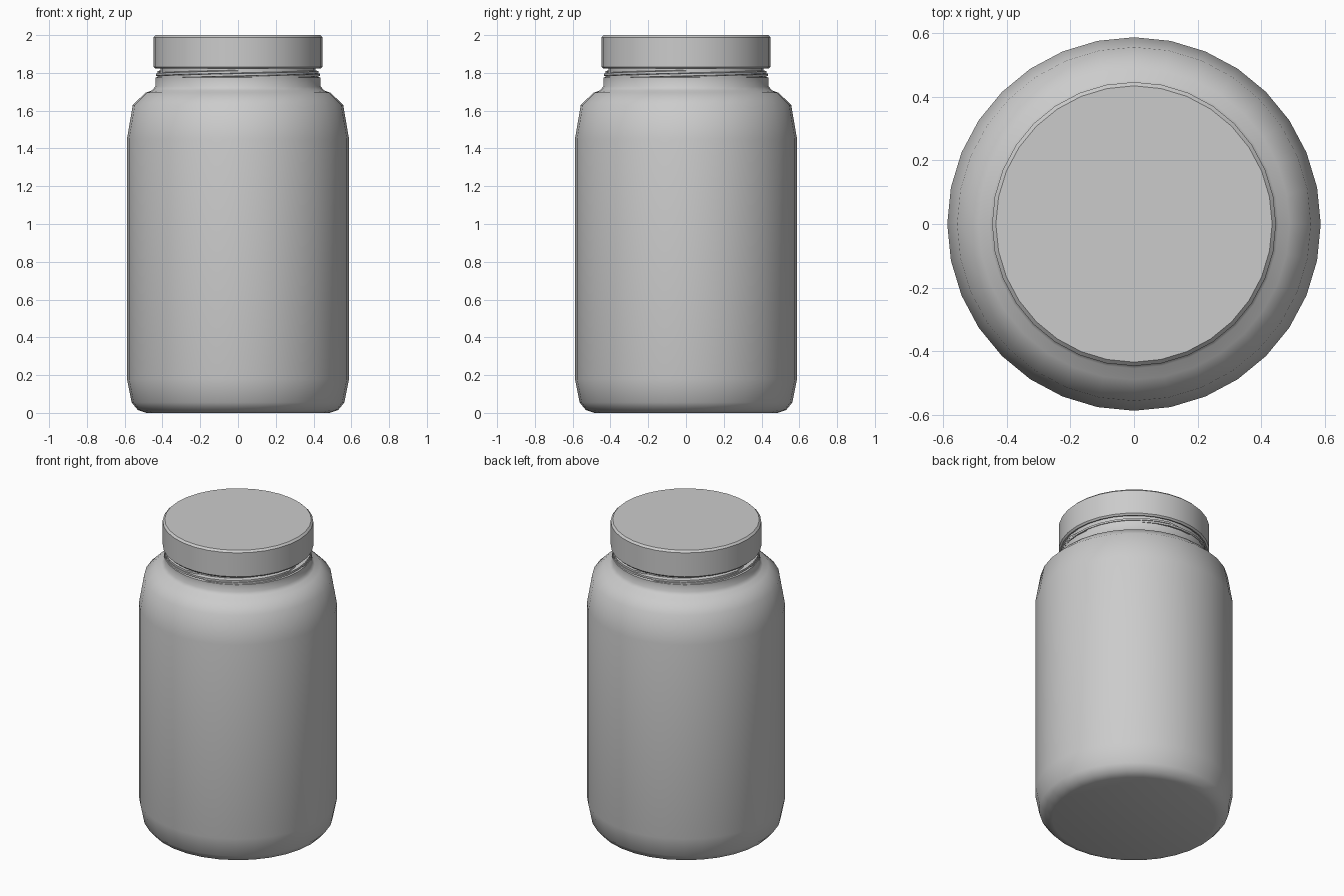
import bpy, math

if "Cube" in bpy.data.objects:
    bpy.data.objects.remove(bpy.data.objects["Cube"])

SIDES = 32

def make_object(name, verts, faces, angle=35):
    mesh = bpy.data.meshes.new(name)
    mesh.from_pydata(verts, [], faces)
    mesh.validate()
    obj = bpy.data.objects.new(name, mesh)
    bpy.context.collection.objects.link(obj)
    bpy.ops.object.select_all(action='DESELECT')
    bpy.context.view_layer.objects.active = obj
    obj.select_set(True)
    # consistent outward normals
    bpy.ops.object.mode_set(mode='EDIT')
    bpy.ops.mesh.select_all(action='SELECT')
    bpy.ops.mesh.normals_make_consistent(inside=False)
    bpy.ops.object.mode_set(mode='OBJECT')
    bpy.ops.object.shade_smooth_by_angle(angle=math.radians(angle))
    return obj

def lathe(name, profile, angle=35):
    """Spin an (r, z) profile around z and cap both ends."""
    verts = [(r * math.cos(2 * math.pi * i / SIDES), r * math.sin(2 * math.pi * i / SIDES), z)
             for r, z in profile for i in range(SIDES)]
    faces = []
    for k in range(len(profile) - 1):
        for i in range(SIDES):
            j = (i + 1) % SIDES
            a, b = k * SIDES, (k + 1) * SIDES
            faces.append((a + i, a + j, b + j, b + i))
    last = (len(profile) - 1) * SIDES
    faces.append(tuple(reversed(range(SIDES))))
    faces.append(tuple(range(last, last + SIDES)))
    return make_object(name, verts, faces, angle)

def thread(name, start):
    """Tapered half-turn ridge climbing the neck."""
    steps = SIDES // 2
    verts, faces = [], []
    for i in range(steps + 1):
        a = start + math.pi * i / steps
        z = 1.775 + 0.03 * i / steps
        out = 0.415 if i in (0, steps) else 0.435
        for r, dz in ((0.40, -0.012), (out, -0.006), (out, 0.006), (0.40, 0.012)):
            verts.append((r * math.cos(a), r * math.sin(a), z + dz))
    for i in range(steps):
        for k in range(4):
            n = (k + 1) % 4
            faces.append((4 * i + k, 4 * i + n, 4 * i + 4 + n, 4 * i + 4 + k))
    faces += [(3, 2, 1, 0), tuple(4 * steps + k for k in range(4))]
    return make_object(name, verts, faces)

# Jar body with rounded base, shoulder, collar and neck
lathe("jar_body", [(0.485, 0.0), (0.53, 0.015), (0.563, 0.055), (0.588, 0.18),
                   (0.588, 1.45), (0.557, 1.63), (0.49, 1.695), (0.455, 1.707),
                   (0.438, 1.728), (0.438, 1.775), (0.41, 1.785), (0.41, 1.95)], 50)

# Neck screw threads
for n in range(4):
    thread(f"neck_thread_{n + 1}", n * math.pi / 2)

# Lid: hollow cap with small chamfers on its edges
lathe("lid", [(0.425, 1.96), (0.425, 1.826), (0.437, 1.822), (0.447, 1.832),
              (0.447, 1.988), (0.435, 2.0)], 30)
